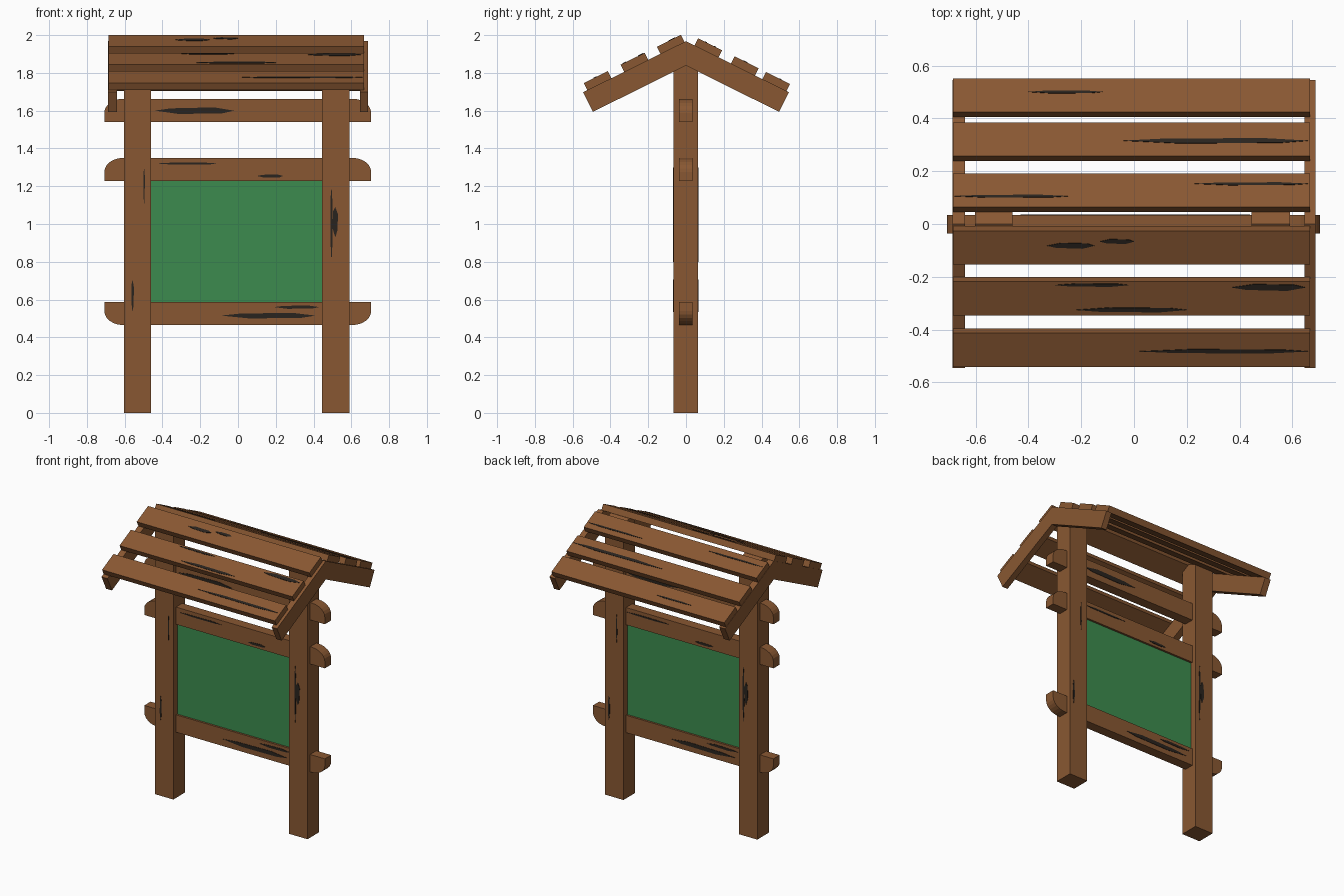
import bpy, bmesh, math
from mathutils import Vector

if "Cube" in bpy.data.objects:
    bpy.data.objects.remove(bpy.data.objects["Cube"])

def material(name, rgb):
    m = bpy.data.materials.new(name)
    m.diffuse_color = (*rgb, 1)
    m.use_nodes = True
    m.node_tree.nodes["Principled BSDF"].inputs["Base Color"].default_value = m.diffuse_color
    return m

WOOD = material("brown wood", (0.25, 0.097, 0.032))
GREEN = material("green board", (0.045, 0.26, 0.077))
DARK = material("dark grain", (0.022, 0.017, 0.013))

def add_prism(bm, points, offset):
    """Extrude a closed loop of 3D points by an offset vector."""
    face = bm.faces.new([bm.verts.new(p) for p in points])
    ext = bmesh.ops.extrude_face_region(bm, geom=[face])
    moved = [g for g in ext["geom"] if isinstance(g, bmesh.types.BMVert)]
    bmesh.ops.translate(bm, verts=moved, vec=offset)

def finish(bm, name, mat):
    bmesh.ops.recalc_face_normals(bm, faces=bm.faces)
    me = bpy.data.meshes.new(name)
    bm.to_mesh(me)
    bm.free()
    me.materials.append(mat)
    ob = bpy.data.objects.new(name, me)
    bpy.context.collection.objects.link(ob)
    return ob

def prism_x(name, yz, x0, x1, mat=WOOD):
    bm = bmesh.new()
    add_prism(bm, [(x0, y, z) for y, z in yz], (x1 - x0, 0, 0))
    return finish(bm, name, mat)

def prism_y(name, xz, y0, y1, mat=WOOD):
    bm = bmesh.new()
    add_prism(bm, [(x, y0, z) for x, z in xz], (0, y1 - y0, 0))
    return finish(bm, name, mat)

# Roof slope
RIDGE, ANGLE = 1.968, math.radians(26.4)
C, S = math.cos(ANGLE), math.sin(ANGLE)

def roof_point(side, d, h):
    """Point (y, z) at distance d down the slope and height h above it."""
    return side * (d * C + h * S), RIDGE - d * S + h * C

# Posts with gable-cut tops under the roof
POSTS = (("left_post", -0.603, -0.46), ("right_post", 0.445, 0.59))
yf, yb = -0.066, 0.064
for name, x0, x1 in POSTS:
    prism_x(name, [(yf, 0), (yb, 0), (yb, RIDGE - yb * S / C),
                   (0, RIDGE), (yf, RIDGE + yf * S / C)], x0, x1)

# Rails, rounded on one long edge at both ends
def rail(name, z0, z1, round_top):
    rx, rz, n = 0.10, 0.075, 6
    xl, xr = -0.708, 0.705
    arc = [(math.cos(i / n * math.pi / 2), math.sin(i / n * math.pi / 2)) for i in range(n + 1)]
    h = z1 - z0
    pts = [(xl, 0), (xr, 0)]
    pts += [(xr - rx + rx * c, h - rz + rz * s) for c, s in arc]
    pts += [(xl + rx - rx * c, h - rz + rz * s) for c, s in reversed(arc)]
    pts = [(x, z0 + z if round_top else z1 - z) for x, z in pts]
    prism_y(name, pts, -0.036, 0.034)

rail("bottom_rail", 0.465, 0.588, False)
rail("middle_rail", 1.228, 1.35, True)
rail("top_rail", 1.54, 1.663, True)

# Notice board panel
prism_y("board_panel", [(-0.47, 0.58), (0.455, 0.58), (0.455, 1.24), (-0.47, 1.24)],
        -0.022, 0.02, GREEN)

# Rafters at both ends of the roof
L, T = 0.608, 0.116
low = lambda side: [roof_point(side, L, 0), roof_point(side, L, -T)]
chevron = [(0, RIDGE)] + low(1) + [(0, RIDGE - T / C)] + low(-1)[::-1]
prism_x("left_rafter", chevron, -0.687, -0.641)
prism_x("right_rafter", chevron, 0.645, 0.687)

# Roof slats
SLAT_W, SLAT_T = 0.142, 0.042
for side, starts in ((-1, (0.008, 0.2, 0.395)), (1, (0.045, 0.238, 0.405))):
    for i, y in enumerate(starts):
        d = y / C
        prism_x(f"{'front' if side < 0 else 'back'}_slat_{i + 1}",
                [roof_point(side, d, 0), roof_point(side, d + SLAT_W, 0),
                 roof_point(side, d + SLAT_W, SLAT_T), roof_point(side, d, SLAT_T)],
                -0.685, 0.667)

# Dark grain marks: thin tapered plates lying on the wood
grain = bmesh.new()

def mark(center, along, across, normal, length, width):
    c, a, b, n = map(Vector, (center, along, across, normal))
    a, b = a * length / 2, b * width / 2
    n = n * 0.0025
    add_prism(grain, [c - a, c - a * 0.4 - b, c + a * 0.7 - b * 0.8, c + a,
                      c + a * 0.5 + b, c - a * 0.6 + b * 0.7], n)

X, Z = (1, 0, 0), (0, 0, 1)
for s, y_post, y_rail in ((-1, yf, -0.036), (1, yb, 0.034)):
    n = (0, s, 0)
    # posts: x, z, length, width
    for x, z, l, w in ((-0.497, 1.2, 0.2, 0.008), (-0.558, 0.62, 0.17, 0.014),
                       (0.495, 1.0, 0.4, 0.012), (0.515, 1.01, 0.16, 0.03)):
        mark((-s * x, y_post, z), Z, X, n, l, w)
    # rails
    for x, z, l, w in ((0.16, 0.515, 0.5, 0.03), (0.31, 0.56, 0.24, 0.018),
                       (-0.27, 1.32, 0.33, 0.012), (0.17, 1.254, 0.14, 0.018),
                       (-0.23, 1.6, 0.42, 0.035)):
        mark((-s * x, y_rail, z), X, Z, n, l, w)

# slats: x start, x end, seen y, width
for x0, x1, y, w in ((-0.4, -0.12, 0.5, 0.012), (-0.04, 0.66, 0.315, 0.022),
                     (0.23, 0.66, 0.152, 0.012), (-0.68, -0.25, 0.105, 0.012),
                     (-0.33, -0.15, -0.082, 0.024), (-0.13, 0.0, -0.066, 0.02),
                     (-0.3, -0.02, -0.231, 0.014), (0.37, 0.65, -0.24, 0.028),
                     (-0.22, 0.2, -0.325, 0.02), (0.02, 0.66, -0.482, 0.018)):
    side = 1 if y > 0 else -1
    d = (abs(y) - SLAT_T * S) / C
    py, pz = roof_point(side, d, SLAT_T)
    mark(((x0 + x1) / 2, py, pz), X, (0, side * C, -S), (0, side * S, C), x1 - x0, w)
finish(grain, "wood_grain_marks", DARK)
